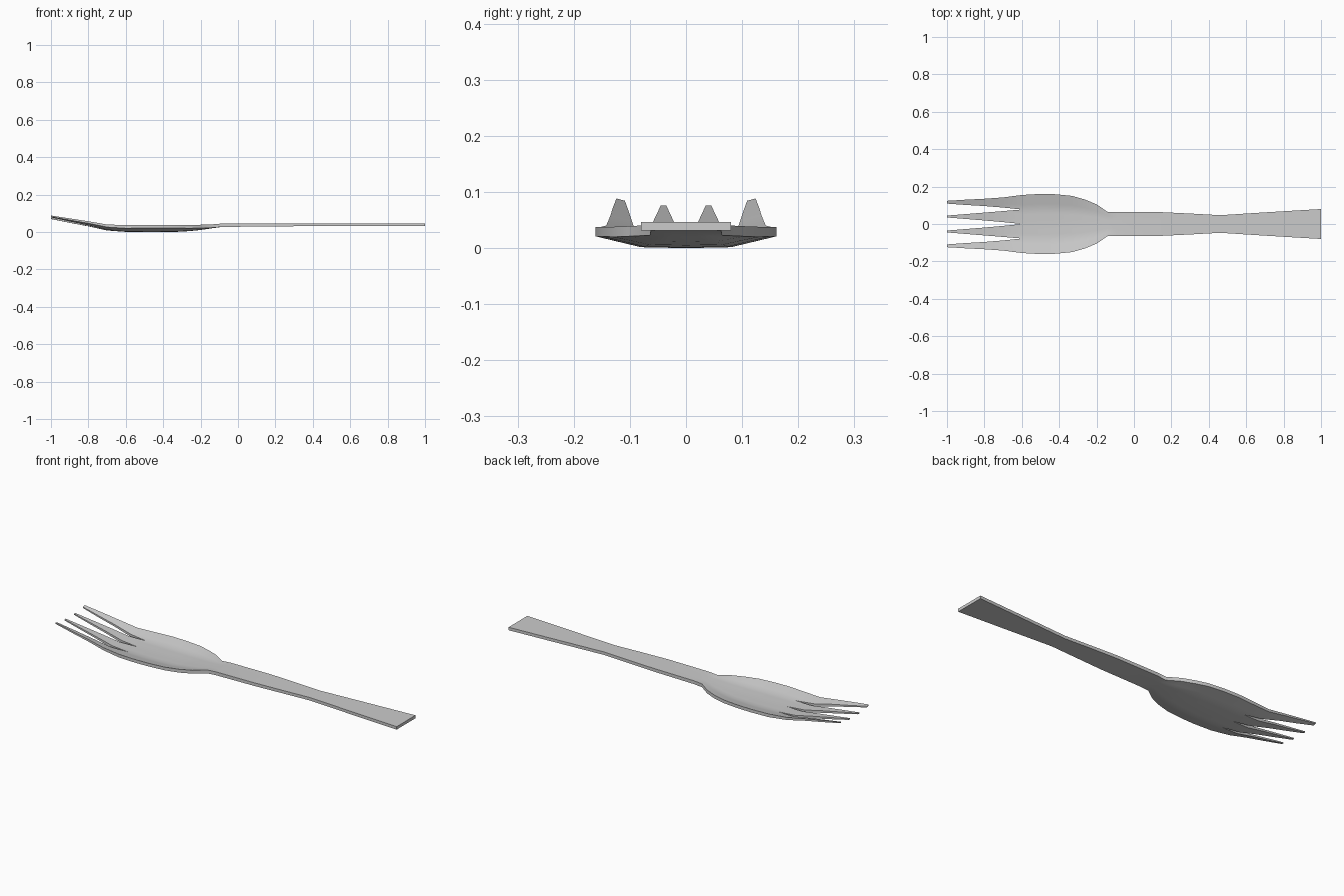
import bpy, bmesh

if "Cube" in bpy.data.objects:
    bpy.data.objects.remove(bpy.data.objects["Cube"])

# Body stations: x, half width, top z at centre, top z at rim, thickness
BODY = [
    (1.00, 0.080, 0.047, 0.047, 0.016),
    (0.73, 0.064, 0.047, 0.047, 0.016),
    (0.46, 0.047, 0.047, 0.047, 0.016),
    (0.30, 0.056, 0.047, 0.047, 0.016),
    (0.15, 0.063, 0.047, 0.047, 0.017),
    (-0.09, 0.064, 0.045, 0.045, 0.018),
    (-0.14, 0.064, 0.038, 0.041, 0.018),
    (-0.20, 0.105, 0.029, 0.039, 0.018),
    (-0.26, 0.130, 0.023, 0.038, 0.018),
    (-0.33, 0.150, 0.018, 0.038, 0.017),
    (-0.42, 0.159, 0.017, 0.038, 0.017),
    (-0.50, 0.161, 0.017, 0.038, 0.017),
    (-0.60, 0.155, 0.018, 0.037, 0.017),
]
# Tine stations: x, (inner tine y range), (outer tine y range), base top z, thickness
TINES = [
    (-0.70, (0.010, 0.069), (0.088, 0.142), 0.022, 0.014),
    (-0.80, (0.019, 0.061), (0.096, 0.135), 0.041, 0.011),
    (-0.90, (0.027, 0.053), (0.102, 0.130), 0.058, 0.009),
    (-1.00, (0.035, 0.045), (0.109, 0.124), 0.075, 0.006),
]
SEG = 3


def lerp(a, b, f):
    return a + (b - a) * f


def strip_rows(part):
    """Rows of top-surface points for one strip: part 0 inner, 1 outer."""
    for x, w, zc, ze, t in BODY:
        row = []
        for i in range(SEG + 1):
            f = (part + i / SEG) / 2
            rise = 0.08 * min(f / 0.5, 1) + 0.92 * max(0, (f - 0.5) / 0.5)
            row.append((x, f * w, lerp(zc, ze, rise)))
        yield row
    for x, inner, outer, z, t in TINES:
        a, b = outer if part else inner
        row = []
        for i in range(SEG + 1):
            y = lerp(a, b, i / SEG)
            row.append((x, y, z + 0.02 * y + 0.25 * max(0, y - 0.08)))
        yield row


def thickness(x):
    return next(s[4] for s in BODY + TINES if abs(s[0] - x) < 1e-4)


bm = bmesh.new()
# Each strip runs from the handle end to a tine tip
for side in (1, -1):
    for part in (0, 1):
        grid = [[bm.verts.new((x, y * side, z)) for x, y, z in row]
                for row in strip_rows(part)]
        for r0, r1 in zip(grid, grid[1:]):
            for i in range(SEG):
                quad = [r0[i], r0[i + 1], r1[i + 1], r1[i]]
                bm.faces.new(quad if side > 0 else quad[::-1])
bmesh.ops.remove_doubles(bm, verts=bm.verts, dist=1e-5)

# Thicken downward, thinner towards the tine tips
ext = bmesh.ops.extrude_face_region(bm, geom=bm.faces[:], use_keep_orig=True)
for v in ext["geom"]:
    if isinstance(v, bmesh.types.BMVert):
        v.co.z -= thickness(v.co.x)
bmesh.ops.recalc_face_normals(bm, faces=bm.faces)

mesh = bpy.data.meshes.new("fork")
bm.to_mesh(mesh)
bm.free()
fork = bpy.data.objects.new("fork", mesh)
bpy.context.collection.objects.link(fork)
bpy.context.view_layer.objects.active = fork
fork.select_set(True)
bpy.ops.object.shade_smooth_by_angle(angle=0.6)
